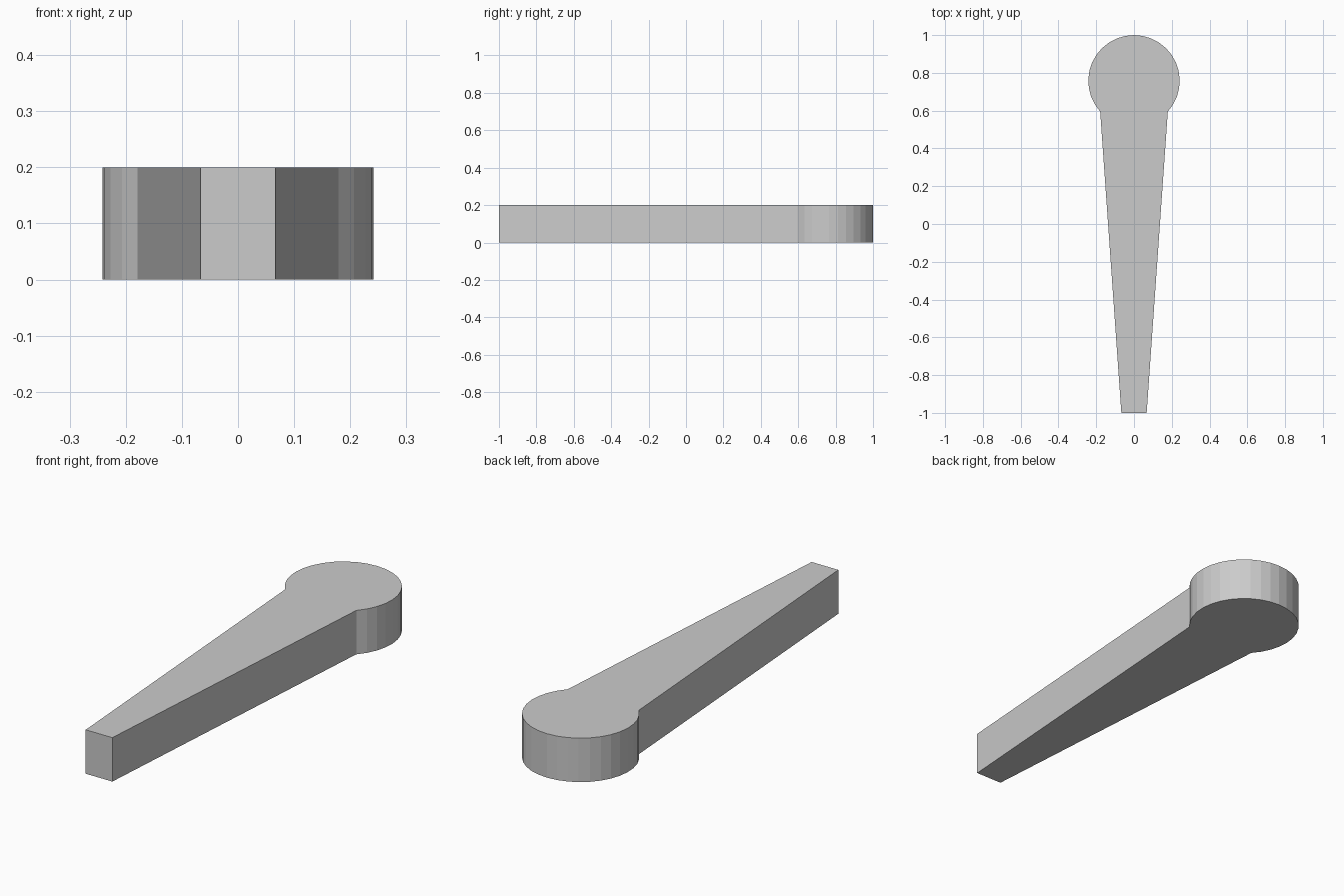
import bpy, bmesh, math

if "Cube" in bpy.data.objects:
    bpy.data.objects.remove(bpy.data.objects["Cube"])

HEIGHT = 0.2
RADIUS = 0.242
CENTRE_Y = 1 - RADIUS
TIP_HALF = 0.067
NECK_HALF = 0.179
ARC_STEPS = 24

# Outline: narrow tip, then round head swept between the two neck corners
neck = -math.acos(NECK_HALF / RADIUS)
sweep = math.pi - 2 * neck
outline = [(-TIP_HALF, -1), (TIP_HALF, -1)]
for i in range(ARC_STEPS + 1):
    a = neck + sweep * i / ARC_STEPS
    outline.append((RADIUS * math.cos(a), CENTRE_Y + RADIUS * math.sin(a)))

# Extrude the outline into a solid lever
bm = bmesh.new()
base = bm.faces.new([bm.verts.new((x, y, 0)) for x, y in outline])
top = bmesh.ops.extrude_face_region(bm, geom=[base], use_keep_orig=True)
bmesh.ops.translate(bm, vec=(0, 0, HEIGHT),
                    verts=[v for v in top["geom"] if isinstance(v, bmesh.types.BMVert)])
bmesh.ops.recalc_face_normals(bm, faces=bm.faces)

mesh = bpy.data.meshes.new("lever_arm")
bm.to_mesh(mesh)
bm.free()
bpy.context.collection.objects.link(bpy.data.objects.new("lever_arm", mesh))
